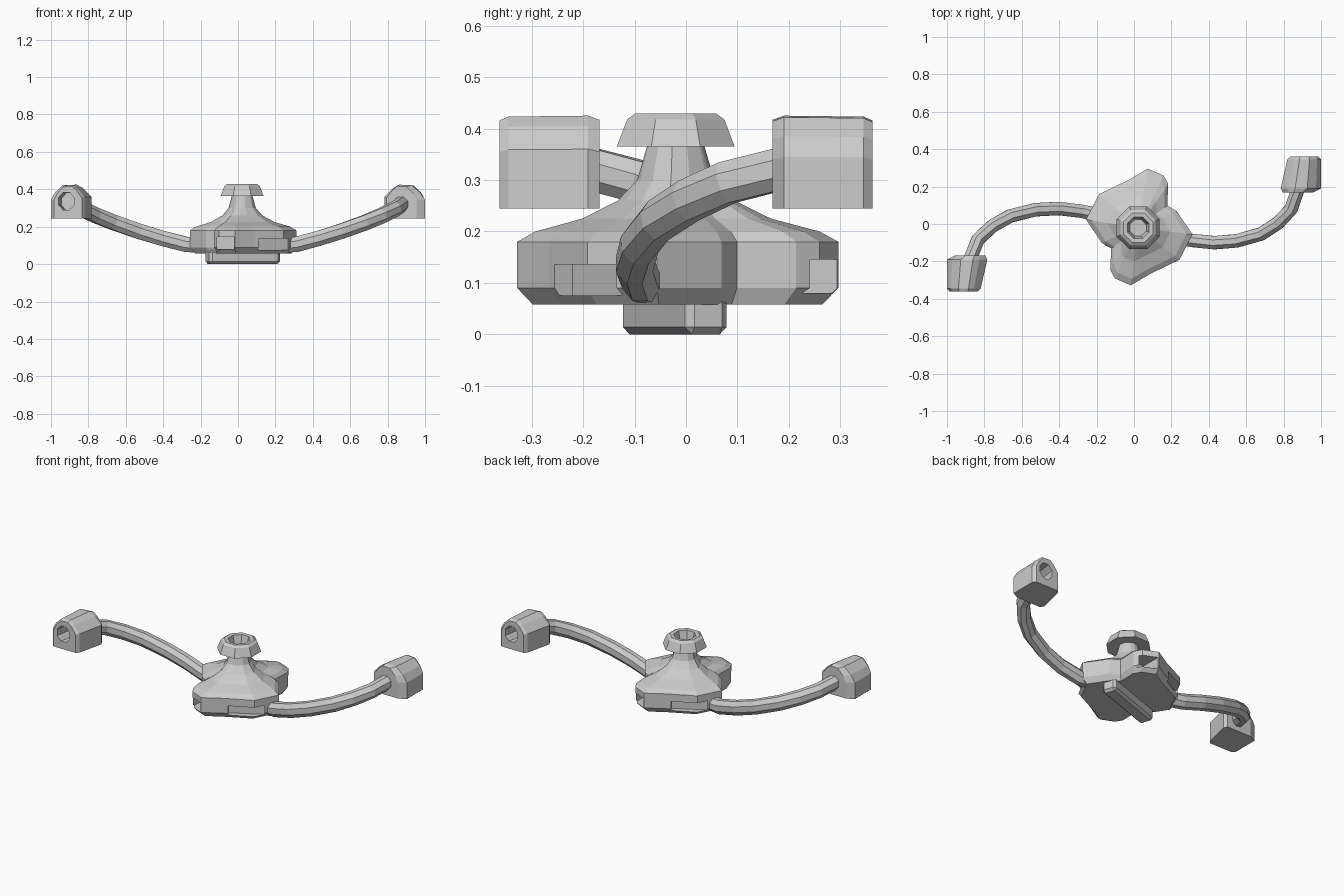
import bpy, bmesh
from math import cos, sin, pi, atan2, radians
from mathutils import Vector, Matrix

if "Cube" in bpy.data.objects:
    bpy.data.objects.remove(bpy.data.objects["Cube"])

NECK = Vector((0.022, -0.02))


def loft(name, rings):
    """Closed flat-faced solid through rings of equal point count."""
    bm = bmesh.new()
    vs = [[bm.verts.new(p) for p in r] for r in rings]
    n = len(rings[0])
    for a, b in zip(vs, vs[1:]):
        for i in range(n):
            j = (i + 1) % n
            bm.faces.new((a[i], a[j], b[j], b[i]))
    bm.faces.new(vs[0][::-1])
    bm.faces.new(vs[-1])
    bmesh.ops.recalc_face_normals(bm, faces=bm.faces)
    me = bpy.data.meshes.new(name)
    bm.to_mesh(me)
    bm.free()
    ob = bpy.data.objects.new(name, me)
    bpy.context.collection.objects.link(ob)
    return ob


def box(name, size, loc, angle=0, bevel=0):
    bm = bmesh.new()
    bmesh.ops.create_cube(bm, size=1, matrix=Matrix.Diagonal((*size, 1)))
    if bevel:
        bmesh.ops.bevel(bm, geom=bm.edges[:], offset=bevel, segments=1, affect='EDGES')
    me = bpy.data.meshes.new(name)
    bm.to_mesh(me)
    bm.free()
    ob = bpy.data.objects.new(name, me)
    ob.location = loc
    ob.rotation_euler.z = angle
    bpy.context.collection.objects.link(ob)
    return ob


def cut(ob, cutter):
    cutter.hide_render = True
    cutter.hide_viewport = True
    m = ob.modifiers.new("cut", 'BOOLEAN')
    m.object = cutter
    m.operation = 'DIFFERENCE'
    m.solver = 'EXACT'


# hub: four-lobed outline (half, then turned 180 degrees) flaring up into a neck
half = [(0.285, -0.04), (0.20, 0.085), (0.15, 0.115), (0.155, 0.23), (0.13, 0.275),
        (0.045, 0.312), (0.0, 0.285), (-0.06, 0.25), (-0.215, 0.175)]
C = Vector((0.028, -0.016))
outline = [C + Vector(p) for p in half] + [C - Vector(p) for p in half]


def hub_ring(z, f, r=0.055):
    pts = []
    for p in outline:
        d = p - NECK
        q = NECK + d.normalized() * r
        pts.append((*q.lerp(p, f), z))
    return pts


hub = loft("hub", [hub_ring(*a) for a in [
    (0.058, 0.88), (0.09, 1), (0.18, 1), (0.20, 0.86), (0.225, 0.5), (0.26, 0.23),
    (0.30, 0.08), (0.368, 0.0), (0.368, 0, 0.045), (0.26, 0, 0.04)]])

# pockets at the empty lobes and slots under the rim
for s in (1, -1):
    cut(hub, box("pocket_cutter", (0.09, 0.16, 0.065),
                 (C.x - s * 0.095, C.y - s * 0.27, 0.113)))
    cut(hub, box("slot_cutter", (0.2, 0.1, 0.06),
                 (C.x + s * 0.175, C.y - s * 0.2, 0.106), radians(29)))

# cap: eight-sided collar with an open bore
loft("cap", [[(NECK.x + r * cos(pi / 8 + i * pi / 4), NECK.y + r * sin(pi / 8 + i * pi / 4), z)
              for i in range(8)]
             for r, z in [(0.046, 0.367), (0.124, 0.365), (0.102, 0.418), (0.085, 0.429),
                          (0.062, 0.427), (0.05, 0.38), (0.047, 0.366), (0.042, 0.27)]])

# foot bar under the hub
box("foot_bar", (0.40, 0.085, 0.075), (0.025, -0.022, 0.0375), radians(19), 0.014)

# arms, end blocks
path = [(0.22, -0.07, 0.10), (0.31, -0.088, 0.105), (0.43, -0.1, 0.137), (0.55, -0.09, 0.175),
        (0.68, -0.053, 0.222), (0.77, 0.005, 0.26), (0.84, 0.08, 0.295), (0.885, 0.21, 0.328)]
profile = [(0, 0.245), (0, 0.36), (0.2, 0.405), (0.36, 0.425), (0.66, 0.422),
           (0.88, 0.385), (1, 0.345), (1, 0.245)]


def sweep(name, pts, r, n=8):
    rings = []
    for i, p in enumerate(pts):
        t = (pts[min(i + 1, len(pts) - 1)] - pts[max(i - 1, 0)]).normalized()
        side = t.cross(Vector((0, 0, 1))).normalized()
        up = side.cross(t)
        rings.append([p + side * r * 0.92 * cos(2 * pi * (k + .5) / n)
                      + up * r * 1.05 * sin(2 * pi * (k + .5) / n) for k in range(n)])
    return loft(name, rings)


for s, label in ((1, "right"), (-1, "left")):
    pts = []
    for i, p in enumerate(path):
        f = 0 if s > 0 else 1 - i / (len(path) - 1)
        pts.append(Vector((s * p[0] + 0.04 * f, s * p[1] - 0.024 * f, p[2])))
    sweep(label + "_arm", pts, 0.042)

    rings = []
    for y, x0, x1, k in [(0.168, 0.795, 0.955, 0.955), (0.19, 0.784, 0.999, 1),
                         (0.345, 0.82, 1.0, 0.99), (0.362, 0.835, 0.985, 0.95)]:
        rings.append([(s * (x0 + (x1 - x0) * u), s * y, 0.245 + (z - 0.245) * k)
                      for u, z in profile])
    block = loft(label + "_end_block", rings)
    bore = [Vector((s * 0.902, s * 0.24, 0.333)), Vector((s * 0.925, s * 0.42, 0.338))]
    cut(block, sweep("bore_cutter", bore, 0.048))
